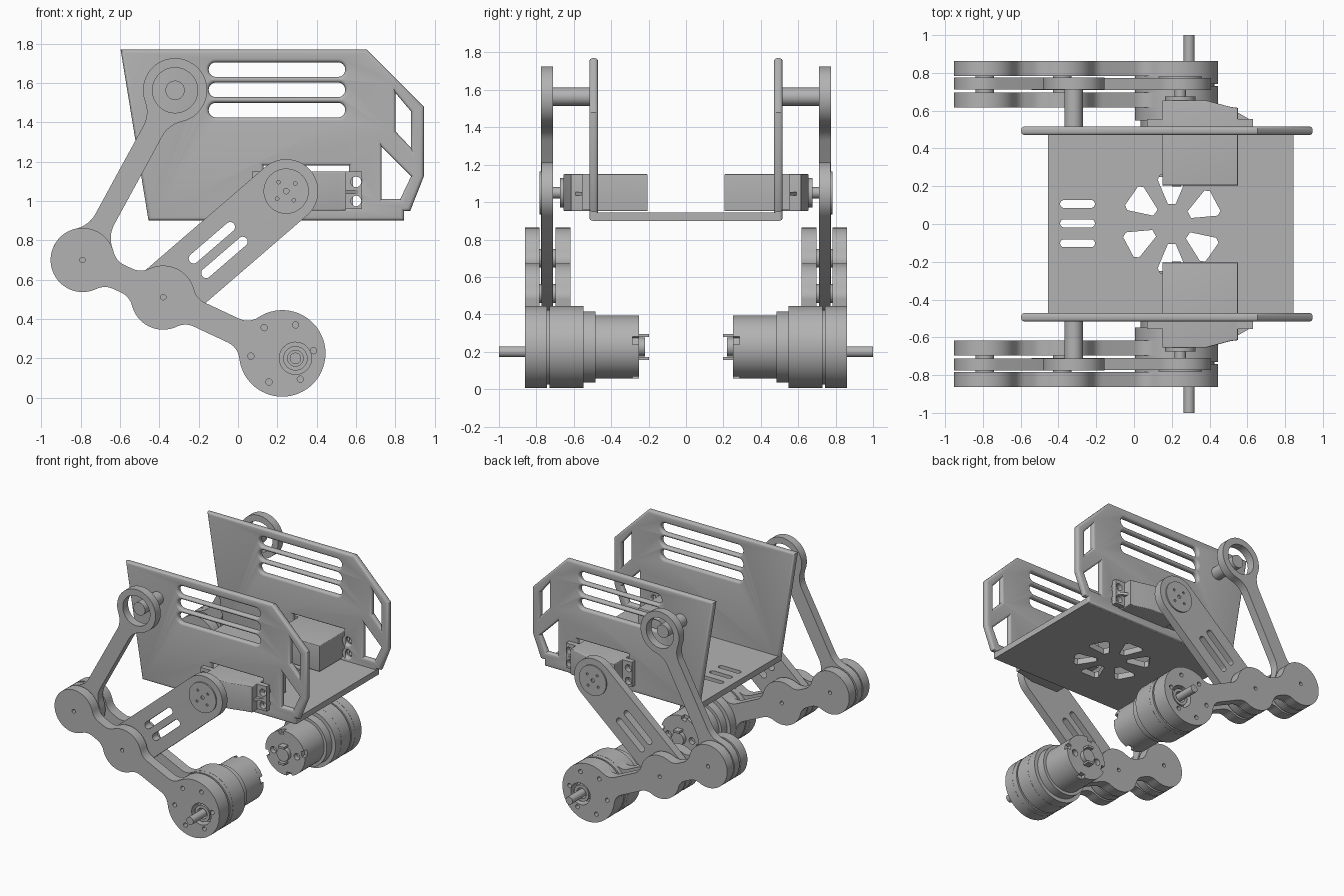
import bpy
from math import pi, cos, sin, acos, sqrt, atan2, hypot, radians
from mathutils import Matrix, Vector

old = bpy.data.objects.get("Cube")
if old:
    bpy.data.objects.remove(old, do_unlink=True)

grey = bpy.data.materials.new("plain grey")
grey.use_nodes = True
grey.diffuse_color = (0.45, 0.45, 0.45, 1)
grey.node_tree.nodes["Principled BSDF"].inputs["Base Color"].default_value = (0.45, 0.45, 0.45, 1)


# ---- outline helpers (2D loops) ----
def arc(cx, cy, r, a0, a1, n=12):
    return [(cx + r * cos(a0 + (a1 - a0) * i / n), cy + r * sin(a0 + (a1 - a0) * i / n)) for i in range(n + 1)]


def circle(cx, cy, r, n=48):
    return arc(cx, cy, r, 0, 2 * pi, n)[:-1]


def rect(x0, y0, x1, y1):
    return [(x0, y0), (x1, y0), (x1, y1), (x0, y1)]


def capsule(p, q, r):
    a = atan2(q[1] - p[1], q[0] - p[0])
    return arc(*q, r, a - pi / 2, a + pi / 2, 20) + arc(*p, r, a + pi / 2, a + 3 * pi / 2, 20)


def along(p, q, s, t):
    """Point at distance s along p-q and t to its left."""
    d = (Vector(q) - Vector(p)).normalized()
    return (p[0] + d.x * s - d.y * t, p[1] + d.y * s + d.x * t)


def link(centres, radii, w, f):
    """Discs in a row joined by necks of half-width w with fillets of radius f."""
    p, q = centres[0], centres[-1]
    top = []
    last = len(centres) - 1
    for i, (c, r) in enumerate(zip(centres, radii)):
        s = hypot(c[0] - p[0], c[1] - p[1])
        d = sqrt((r + f) ** 2 - (w + f) ** 2)
        th = acos(d / (r + f))
        if i > 0:
            top += arc(s - d, w + f, f, -pi / 2, -th, 8)
        top += arc(s, 0, r, pi if i == 0 else pi - th, 0 if i == last else th, 24)[1:]
        if i < last:
            top += arc(s + d, w + f, f, pi + th, 1.5 * pi, 8)[1:]
    loop = top + [(s, -t) for s, t in reversed(top) if t > 1e-4]
    return [along(p, q, s, t) for s, t in loop]


# ---- solid from an outline with holes; depth runs along y (or z when flat) ----
def plate(name, loops, d0, d1, bevel=0, flat=False, mirror=True):
    cu = bpy.data.curves.new(name, 'CURVE')
    cu.dimensions = '2D'
    cu.fill_mode = 'BOTH'
    cu.extrude = abs(d1 - d0) / 2 - bevel
    cu.bevel_depth = bevel
    cu.offset = -bevel
    cu.bevel_resolution = 3
    for loop in loops:
        sp = cu.splines.new('POLY')
        sp.points.add(len(loop) - 1)
        for pt, (a, b) in zip(sp.points, loop):
            pt.co = (a, b, 0, 1)
        sp.use_cyclic_u = True
    tmp = bpy.data.objects.new("helper", cu)
    bpy.context.collection.objects.link(tmp)
    dg = bpy.context.evaluated_depsgraph_get()
    me = bpy.data.meshes.new_from_object(tmp.evaluated_get(dg))
    bpy.data.objects.remove(tmp, do_unlink=True)
    mid = (d0 + d1) / 2
    if flat:
        me.transform(Matrix.Translation((0, 0, mid)))
    else:
        me.transform(Matrix.Translation((0, mid, 0)) @ Matrix.Rotation(pi / 2, 4, 'X'))
    me.name = name
    me.materials.clear()
    me.materials.append(grey)
    ob = bpy.data.objects.new(name, me)
    bpy.context.collection.objects.link(ob)
    # weld the caps to the walls so shading and edges are clean
    bpy.context.view_layer.objects.active = ob
    ob.select_set(True)
    bpy.ops.object.mode_set(mode='EDIT')
    bpy.ops.mesh.select_all(action='SELECT')
    bpy.ops.mesh.remove_doubles(threshold=0.0001)
    bpy.ops.mesh.normals_make_consistent(inside=False)
    bpy.ops.object.mode_set(mode='OBJECT')
    bpy.ops.object.shade_smooth_by_angle(angle=radians(30))
    ob.select_set(False)
    if mirror:
        m = ob.modifiers.new("other side", 'MIRROR')
        m.use_axis = (False, True, False)
        m.use_mirror_merge = False
    return ob


# joint centres in x, z
TOP, HEEL, KNEE = (-0.32, 1.563), (-0.79, 0.70), (-0.38, 0.511)
WHEEL, SERVO, SHAFT = (0.225, 0.225), (0.245, 1.05), (0.292, 0.2)

# ---- body tray ----
side = [(-0.455, 0.9), (0.845, 0.9), (0.845, 0.948), (0.875, 0.948), (0.945, 1.125),
        (0.945, 1.48), (0.655, 1.77), (-0.597, 1.77)]
upper_window = [(0.8, 1.55), (0.88, 1.455), (0.88, 1.27), (0.8, 1.355)]
lower_window = [(0.73, 1.275), (0.88, 1.125), (0.825, 1.01), (0.73, 1.01)]
vents = [capsule((-0.112, z), (0.508, z), 0.037) for z in (1.668, 1.565, 1.462)]
ear_holes = [circle(0.6, z, 0.027, 20) for z in (1.0, 1.097)]
opening = rect(0.13, 0.965, 0.565, 1.18)
plate("side_panel", [side, upper_window, lower_window, opening] + vents + ear_holes, -0.517, -0.47, bevel=0.018)

floor_slots = [capsule((-0.37, y), (-0.228, y), 0.021) for y in (-0.102, 0.003, 0.106)]
fan = []
for deg in (28, 90, 145, 208, 270, 325):
    a = radians(deg)
    hub = (0.2, 0.0)
    tip = (0.2 + cos(a), sin(a))
    fan.append([along(hub, tip, s, t) for s, t in
                ((0.105, -0.02), (0.235, -0.075), (0.26, -0.06), (0.26, 0.06), (0.235, 0.075), (0.105, 0.02))])
plate("floor_panel", [rect(-0.455, -0.5, 0.845, 0.5)] + floor_slots + fan, 0.9, 0.945, flat=True, mirror=False)

# ---- servo ----
body = [(0.15, -0.205), (0.55, -0.205), (0.55, -0.615), (0.51, -0.62), (0.38, -0.655), (0.15, -0.655)]
plate("servo_body", [body], 0.952, 1.15, bevel=0.006, flat=True)
ears = rect(0.07, 0.96, 0.63, 1.15)
plate("servo_ears", [ears] + [circle(x, z, 0.027, 20) for x in (0.1, 0.6) for z in (1.0, 1.097)], -0.555, -0.515)
for z in (1.045,):
    plate("servo_ear_rib", [[(0.55, -0.55), (0.62, -0.55), (0.55, -0.59)]], z - 0.01, z + 0.01, flat=True)
plate("servo_boss", [circle(*SERVO, 0.08)], -0.675, -0.65)
plate("servo_shaft", [circle(*SERVO, 0.03, 24)], -0.715, -0.67)
horn_holes = [circle(SERVO[0] + 0.06 * cos(k * pi / 2 + 0.7), SERVO[1] + 0.06 * sin(k * pi / 2 + 0.7), 0.009, 12)
              for k in range(4)]
plate("servo_horn", [circle(*SERVO, 0.115), circle(*SERVO, 0.014, 16)] + horn_holes, -0.782, -0.765)

# ---- leg links ----
arm_slots = [capsule(along(SERVO, KNEE, 0.335, t), along(SERVO, KNEE, 0.58, t), 0.025) for t in (-0.048, 0.05)]
plate("servo_arm", [capsule(SERVO, KNEE, 0.163)] + arm_slots, -0.772, -0.71)
plate("swing_arm", [link([TOP, HEEL], [0.163, 0.163], 0.055, 0.15), circle(*TOP, 0.115)], -0.775, -0.712)
plate("pivot_post", [circle(*TOP, 0.049, 32)], -0.74, -0.5)

rocker = link([HEEL, KNEE, WHEEL], [0.163, 0.163, 0.22], 0.067, 0.1)
screws = [circle(WHEEL[0] + 0.16 * cos(radians(5 + 60 * k)), WHEEL[1] + 0.16 * sin(radians(5 + 60 * k)), 0.016, 16)
          for k in range(6)]
pins = [circle(*c, 0.014, 16) for c in (HEEL, KNEE)]
plate("outer_rocker", [rocker, circle(*SHAFT, 0.082)] + screws + pins, -0.862, -0.784)
plate("inner_rocker", [rocker] + pins, -0.697, -0.617)
for c, label in ((HEEL, "heel"), (KNEE, "knee")):
    plate(label + "_pin", [circle(*c, 0.05, 32), circle(*c, 0.014, 16)], -0.79, -0.69)

# ---- gear motor ----
plate("motor_mount", [circle(*WHEEL, 0.219, 64)], -0.79, -0.742)
plate("gearbox_neck", [circle(*WHEEL, 0.2)], -0.745, -0.725)
plate("gearbox", [circle(*WHEEL, 0.219, 64)], -0.73, -0.547)
plate("motor_collar", [circle(*WHEEL, 0.19, 64)], -0.55, -0.483)
plate("motor_can", [circle(*WHEEL, 0.168, 64)], -0.485, -0.285)
rim = []
for k in range(4):
    a = k * pi / 2 + 0.35
    rim += arc(*WHEEL, 0.168, a, a + 1.3, 14) + arc(*WHEEL, 0.142, a + 1.3, a + pi / 2, 3)
recesses = [circle(WHEEL[0] + 0.1 * cos(k * pi / 2), WHEEL[1] + 0.1 * sin(k * pi / 2), 0.025, 16) for k in (0, 2)]
plate("motor_end_cap", [rim] + recesses, -0.29, -0.25)
plate("motor_bearing", [circle(*WHEEL, 0.05, 32)], -0.255, -0.218)
for side_z in (-1, 1):
    z = WHEEL[1] + side_z * 0.062
    plate("motor_terminal", [rect(0.2, z - 0.008, 0.25, z + 0.008)], -0.255, -0.198)
plate("shaft_collar", [circle(*SHAFT, 0.062), circle(*SHAFT, 0.04, 32)], -0.85, -0.785)
plate("drive_shaft", [circle(*SHAFT, 0.029, 32)], -1.0, -0.78)
